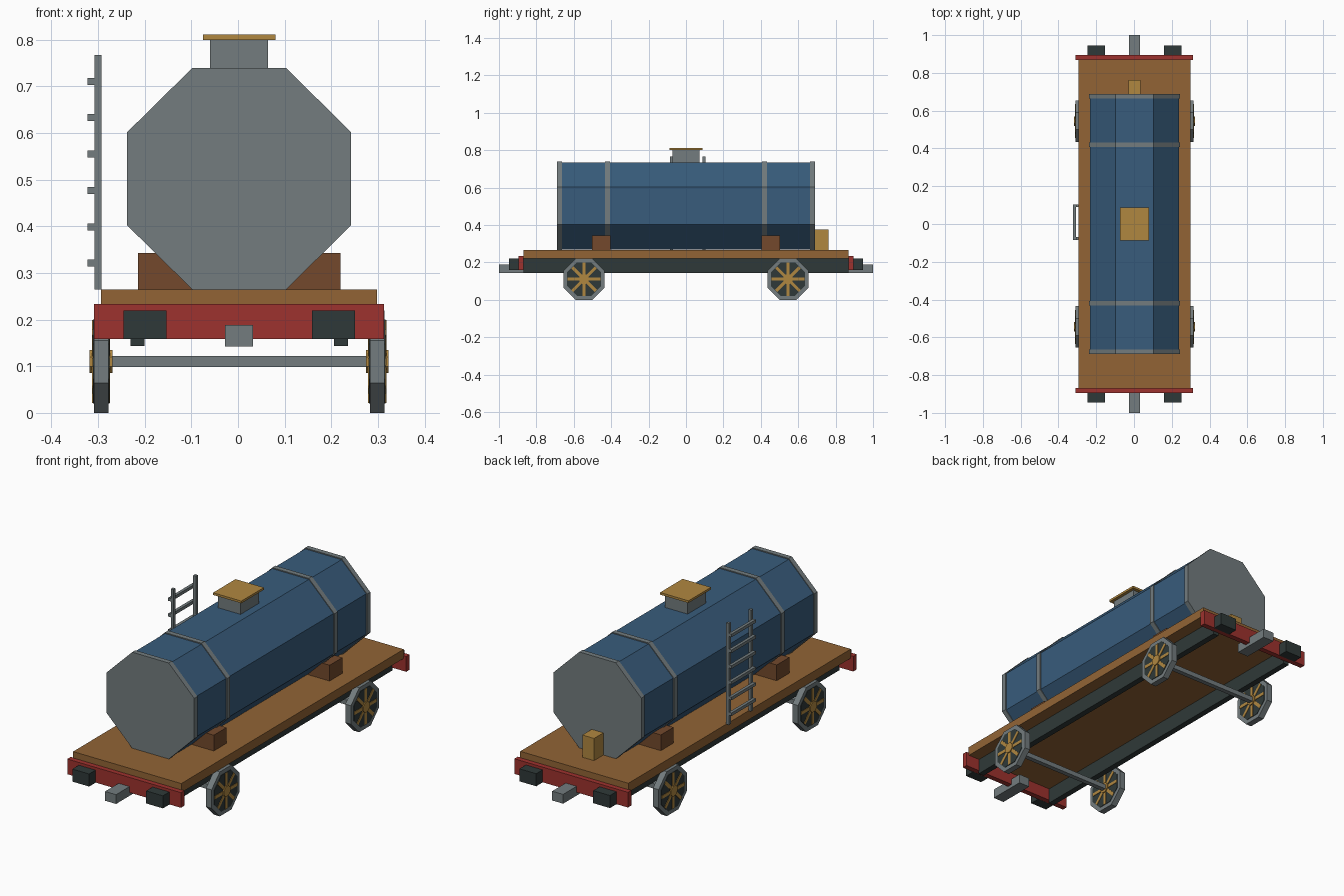
import bpy, bmesh, math
from mathutils import Matrix, Vector

old = bpy.data.objects.get("Cube")
if old:
    bpy.data.objects.remove(old, do_unlink=True)

CX = 0.0025  # the ladder shifts the body slightly off centre


def material(name, rgb):
    m = bpy.data.materials.new(name)
    m.use_nodes = True
    lin = [(c / 255 / 12.92 if c < 11 else ((c / 255 + 0.055) / 1.055) ** 2.4) for c in rgb]
    m.diffuse_color = (*lin, 1)
    m.node_tree.nodes["Principled BSDF"].inputs["Base Color"].default_value = (*lin, 1)
    return m


blue = material("tank blue", (56, 92, 124))
grey = material("steel grey", (115, 124, 126))
plank = material("plank brown", (146, 100, 53))
timber = material("dark timber", (115, 73, 44))
red = material("beam red", (158, 50, 46))
iron = material("dark iron", (47, 57, 56))
brass = material("brass", (176, 135, 64))


def finish(name, bm, mat):
    bmesh.ops.recalc_face_normals(bm, faces=bm.faces)
    me = bpy.data.meshes.new(name)
    bm.to_mesh(me)
    bm.free()
    me.materials.append(mat)
    ob = bpy.data.objects.new(name, me)
    bpy.context.collection.objects.link(ob)
    return ob


def box(name, mat, centre, size, turn=0):
    """Box given by centre and size, turned about the x axis."""
    bm = bmesh.new()
    place = (Matrix.Translation((centre[0] + CX, centre[1], centre[2]))
             @ Matrix.Rotation(turn, 4, 'X') @ Matrix.Diagonal((*size, 1)))
    bmesh.ops.create_cube(bm, size=1, matrix=place)
    return finish(name, bm, mat)


def prism(name, mat, points, depth):
    """Extrude a closed loop of 3D points along a vector."""
    bm = bmesh.new()
    face = bm.faces.new([bm.verts.new(p) for p in points])
    out = bmesh.ops.extrude_face_region(bm, geom=[face])
    moved = [v for v in out["geom"] if isinstance(v, bmesh.types.BMVert)]
    bmesh.ops.translate(bm, verts=moved, vec=Vector(depth))
    return finish(name, bm, mat)


def wheel_loop(x, y, z, apothem):
    r = apothem / math.cos(math.pi / 8)
    angles = [math.pi / 8 + i * math.pi / 4 for i in range(8)]
    return [(x + CX, y + r * math.cos(a), z + r * math.sin(a)) for a in angles]


def tank_section(name, mat, y0, y1, grow):
    quarter = [(0.235 + grow, 0.1), (0.1, 0.233 + grow)]
    loop = [(x, z) for x, z in quarter]
    loop += [(-x, z) for x, z in reversed(quarter)]
    loop += [(-x, -z) for x, z in loop[:2]]
    loop += [(x, -z) for x, z in reversed(quarter)]
    prism(name, mat, [(x + CX, y0, z + 0.502) for x, z in loop], (0, y1 - y0, 0))


# Deck and tank
box("deck", plank, (0, 0, 0.2425), (0.592, 1.74, 0.045))
tank_section("tank", blue, -0.67, 0.67, 0)
for s, end in ((-1, "front"), (1, "back")):
    tank_section(end + "_tank_end", grey, s * 0.676 - 0.0125, s * 0.676 + 0.0125, 0.005)
    tank_section(end + "_tank_band", grey, s * 0.42 - 0.0125, s * 0.42 + 0.0125, 0.005)
    box(end + "_saddle", timber, (0, s * 0.453, 0.304), (0.434, 0.1, 0.078))

# Hatch and rear box
box("hatch", grey, (0, 0, 0.765), (0.124, 0.144, 0.07))
box("hatch_lid", brass, (0, 0, 0.8055), (0.155, 0.176, 0.011))
box("rear_box", brass, (0, 0.725, 0.32), (0.064, 0.073, 0.11))

# Ladder on the right side
for s, side in ((-1, "front"), (1, "back")):
    box(side + "_ladder_rail", grey, (-0.303, 0.01 + s * 0.087, 0.516), (0.015, 0.015, 0.502))
for i in range(6):
    box("ladder_rung", grey, (-0.318, 0.01, 0.321 + i * 0.078), (0.015, 0.189, 0.015))

# Underframe, beams, buffers and couplers
for s, side in ((-1, "right"), (1, "left")):
    box(side + "_solebar", iron, (s * 0.218, 0, 0.182), (0.03, 1.74, 0.078))
for e, end in ((-1, "front"), (1, "back")):
    box(end + "_beam", red, (0, e * 0.881, 0.196), (0.622, 0.027, 0.075))
    box(end + "_coupler", grey, (0, e * 0.905, 0.1655), (0.06, 0.19, 0.046))
    for s, side in ((-1, "right"), (1, "left")):
        box(f"{end}_{side}_buffer", iron, (s * 0.202, e * 0.919, 0.189), (0.092, 0.052, 0.062))

# Wheels and axles
RIM, Z = 0.11, 0.11
for e, end in ((-1, "front"), (1, "back")):
    y = e * 0.545
    box(end + "_axle", grey, (0, y, Z), (0.56, 0.024, 0.024))
    for s, side in ((-1, "right"), (1, "left")):
        x, tag = s * 0.296, f"{end}_{side}_wheel"
        for part, mat, apothem, width in (("rim", grey, RIM, 0.031),
                                          ("web", iron, 0.09, 0.035),
                                          ("hub", brass, 0.025, 0.049)):
            prism(f"{tag}_{part}", mat, wheel_loop(x - width / 2, y, Z, apothem), (width, 0, 0))
        for k in range(4):
            box(tag + "_spoke", brass, (x, y, Z), (0.039, 0.178, 0.016), k * math.pi / 4)
